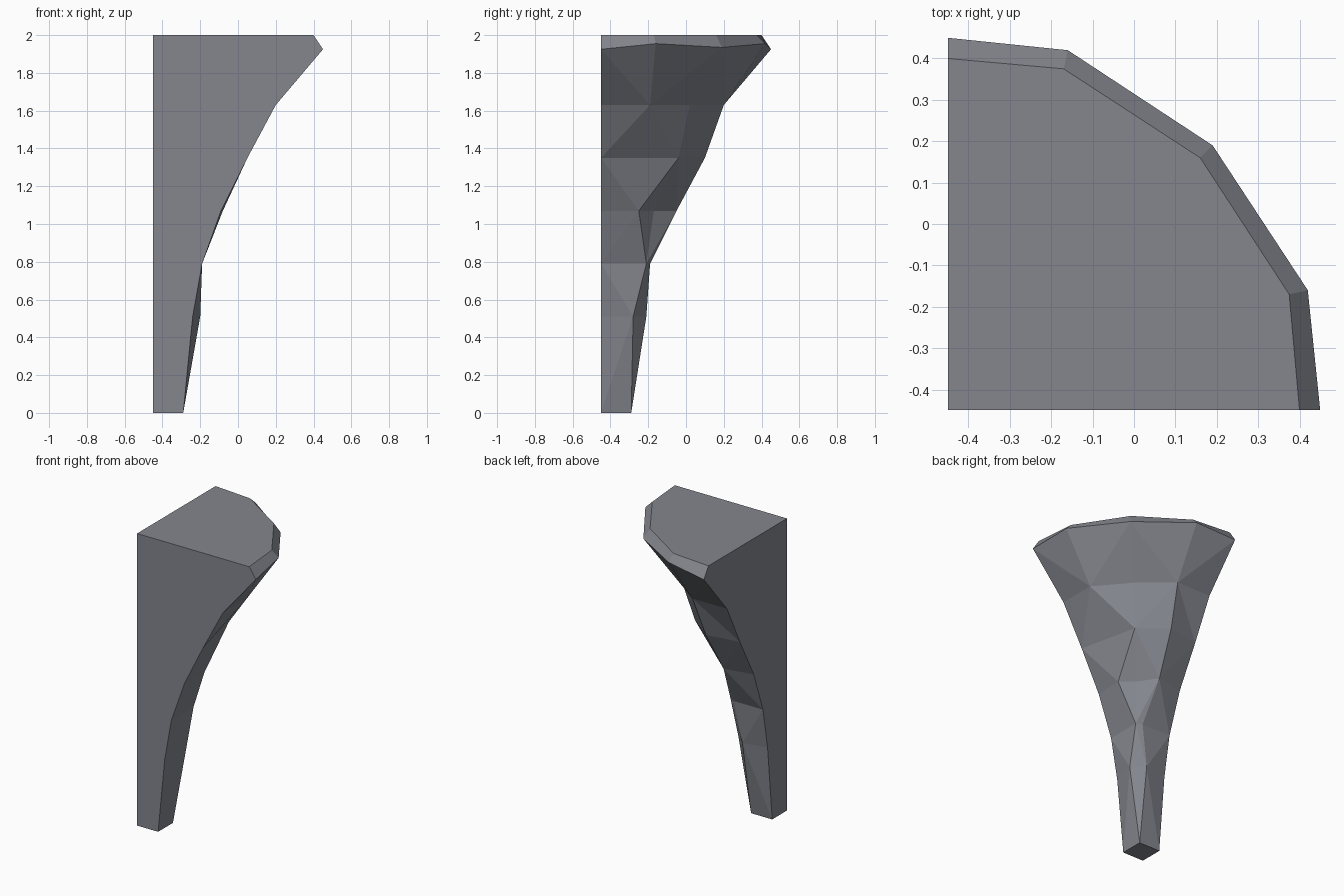
import bpy
import bmesh

default_cube = bpy.data.objects.get("Cube")
if default_cube:
    bpy.data.objects.remove(default_cube, do_unlink=True)

# One plain stone colour
stone_colour = (0.23, 0.24, 0.27, 1.0)
stone = bpy.data.materials.new("grey stone")
stone.use_nodes = True
stone.diffuse_color = stone_colour
stone.node_tree.nodes["Principled BSDF"].inputs["Base Color"].default_value = stone_colour

WALL = -0.45          # both flat wall sides meet at this corner
TOP = 2.0

# Cross-sections from foot to top: height, then the front wall edge,
# three points across the carved face, and the side wall edge
front_edge = [-.29, -.24, -.19, -.09, .05, .2, .45, .4]
side_edge = [-.29, -.24, -.19, -.09, .06, .2, .45, .4]
heights = [0, .51, .79, 1.07, 1.35, 1.63, 1.925, TOP]
carved = [
    [(-.29, -.29), (-.29, -.29), (-.29, -.29)],
    [(-.2, -.28), (-.2, -.28), (-.28, -.21)],
    [(-.19, -.21), (-.19, -.21), (-.23, -.19)],
    [(-.08, -.25), (-.17, -.17), (-.25, -.05)],
    [(-.04, -.04), (-.04, -.04), (-.22, .1)],
    [(.2, -.19), (.02, .02), (-.19, .2)],
    [(.42, -.16), (.19, .19), (-.16, .42)],
    [(.375, -.17), (.16, .16), (-.17, .375)],
]
rim_lift = [0, .03, .01, .03, 0]   # slight wave along the rim
RIM = 6

bm = bmesh.new()
known = {}


def vertex(x, y, z):
    key = (x, y, z)
    if key not in known:
        known[key] = bm.verts.new(key)
    return known[key]


def face(*corners):
    unique = list(dict.fromkeys(corners))
    if len(unique) > 2 and bm.faces.get(unique) is None:
        bm.faces.new(unique)


rows = []
for i, z in enumerate(heights):
    ring = [(front_edge[i], WALL)] + carved[i] + [(WALL, side_edge[i])]
    rows.append([vertex(x, y, z + (rim_lift[j] if i == RIM else 0))
                 for j, (x, y) in enumerate(ring)])

# Carved outer face: alternating triangles, then a bevelled rim of quads
for i in range(len(rows) - 1):
    for j in range(4):
        a, b = rows[i][j], rows[i][j + 1]
        d, c = rows[i + 1][j], rows[i + 1][j + 1]
        if i == RIM:
            face(a, b, c, d)
        elif (i + j) % 2 == 0:
            face(a, b, c)
            face(a, c, d)
        else:
            face(a, b, d)
            face(b, c, d)

# Flat walls, foot and top
foot_corner = vertex(WALL, WALL, 0)
top_corner = vertex(WALL, WALL, TOP)
face(foot_corner, *[row[0] for row in rows], top_corner)
face(foot_corner, *[row[-1] for row in rows], top_corner)
face(foot_corner, *rows[0])
face(top_corner, *rows[-1])

bmesh.ops.recalc_face_normals(bm, faces=bm.faces)
mesh = bpy.data.meshes.new("corner_bracket")
bm.to_mesh(mesh)
bm.free()
mesh.materials.append(stone)
bracket = bpy.data.objects.new("corner_bracket", mesh)
bpy.context.collection.objects.link(bracket)
